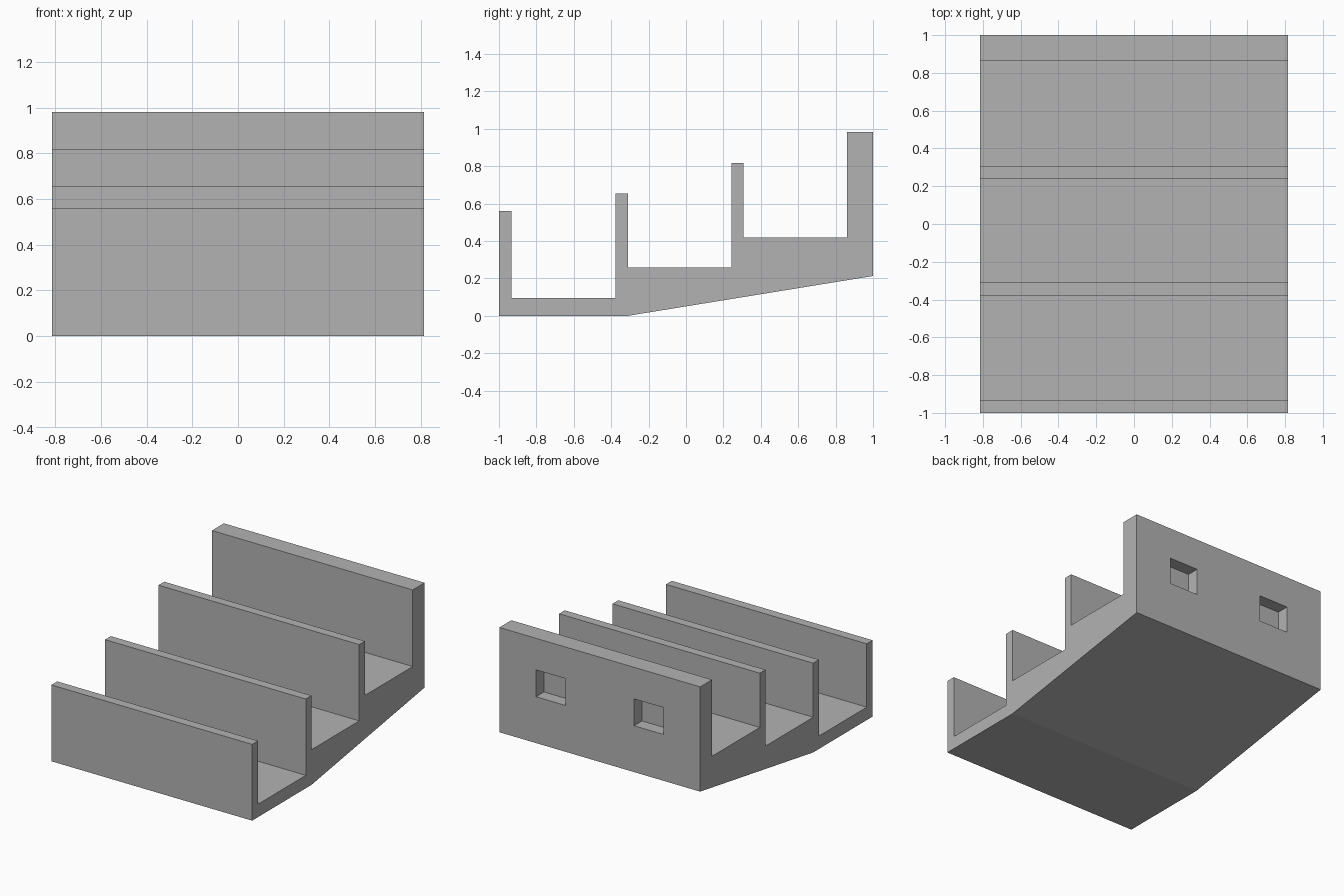
import bpy
import bmesh
from mathutils import Vector

if "Cube" in bpy.data.objects:
    bpy.data.objects.remove(bpy.data.objects["Cube"], do_unlink=True)

HALF_WIDTH = 0.815

grey = bpy.data.materials.new("plain grey")
grey.use_nodes = True
colour = (0.45, 0.45, 0.45, 1)
grey.diffuse_color = colour
grey.node_tree.nodes["Principled BSDF"].inputs["Base Color"].default_value = colour


def add_object(name, bm):
    bmesh.ops.recalc_face_normals(bm, faces=bm.faces)
    mesh = bpy.data.meshes.new(name)
    bm.to_mesh(mesh)
    bm.free()
    mesh.materials.append(grey)
    obj = bpy.data.objects.new(name, mesh)
    bpy.context.collection.objects.link(obj)
    return obj


def extrude_profile(name, points):
    """Extrude a (y, z) outline across the full width."""
    bm = bmesh.new()
    face = bm.faces.new([bm.verts.new((-HALF_WIDTH, y, z)) for y, z in points])
    new = bmesh.ops.extrude_face_region(bm, geom=[face])["geom"]
    verts = [v for v in new if isinstance(v, bmesh.types.BMVert)]
    bmesh.ops.translate(bm, verts=verts, vec=(2 * HALF_WIDTH, 0, 0))
    return add_object(name, bm)


def add_box(bm, low, high):
    low, high = Vector(low), Vector(high)
    verts = bmesh.ops.create_cube(bm, size=1)["verts"]
    bmesh.ops.scale(bm, verts=verts, vec=high - low)
    bmesh.ops.translate(bm, verts=verts, vec=(low + high) / 2)


# Stepped rack: dividers as (near y, far y, top z), with a floor behind each
dividers = [(-1, -0.932, 0.56), (-0.378, -0.311, 0.655),
            (0.242, 0.308, 0.818), (0.862, 1, 0.982)]
floors = [0.095, 0.258, 0.42]
outline = [(-1, 0)]
for i, (near, far, top) in enumerate(dividers):
    outline += [(near, top), (far, top)]
    if i < len(floors):
        outline += [(far, floors[i]), (dividers[i + 1][0], floors[i])]
# Sloping underside
outline += [(1, 0.213), (-0.311, 0)]
rack = extrude_profile("stepped_rack", outline)

# Two blind mounting pockets in the back wall
bm = bmesh.new()
for side in (-1, 1):
    add_box(bm, (side * 0.398 - 0.119, 0.908, 0.553),
            (side * 0.398 + 0.119, 1.1, 0.75))
cutter = add_object("pocket_cutter", bm)
cutter.hide_render = True

cut = rack.modifiers.new("mounting pockets", "BOOLEAN")
cut.operation = "DIFFERENCE"
cut.solver = "EXACT"
cut.object = cutter
bpy.context.view_layer.objects.active = rack
rack.select_set(True)
bpy.ops.object.modifier_apply(modifier=cut.name)
bpy.data.objects.remove(cutter, do_unlink=True)
